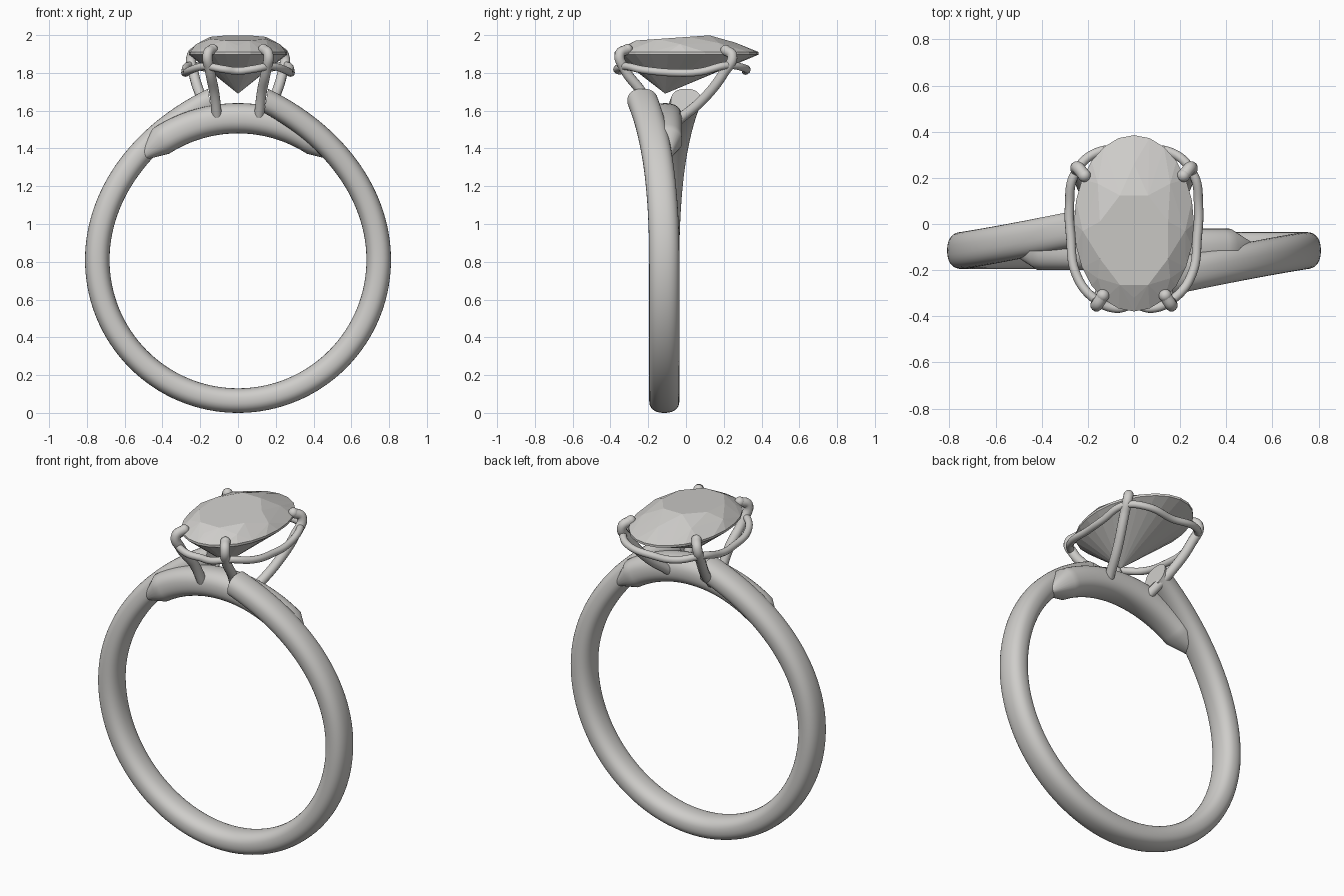
import bpy, bmesh
from math import sin, cos, pi, radians, copysign
from mathutils import Vector

cube = bpy.data.objects.get("Cube")
if cube:
    bpy.data.objects.remove(cube)

metal = bpy.data.materials.new("pale grey")
metal.use_nodes = True
colour = (0.62, 0.61, 0.59, 1)
metal.diffuse_color = colour
metal.node_tree.nodes["Principled BSDF"].inputs["Base Color"].default_value = colour

CENTRE_Z, CENTRE_Y = 0.81, -0.115


def finish(obj, smooth=True):
    obj.data.materials.clear()
    obj.data.materials.append(metal)
    bpy.ops.object.select_all(action='DESELECT')
    obj.select_set(True)
    bpy.context.view_layer.objects.active = obj
    if smooth:
        bpy.ops.object.shade_smooth_by_angle(angle=radians(40))


def mesh_object(name, bm):
    bmesh.ops.recalc_face_normals(bm, faces=bm.faces)
    mesh = bpy.data.meshes.new(name)
    bm.to_mesh(mesh)
    bm.free()
    obj = bpy.data.objects.new(name, mesh)
    bpy.context.collection.objects.link(obj)
    return obj


def power(v, p):
    return copysign(abs(v) ** p, v)


def sweep(name, stations, sides=32):
    """Loft rounded sections (angle from top, radius, y, radial half, y half)."""
    bm = bmesh.new()
    rings = []
    for a, r, y, hr, hy in stations:
        ring = []
        for i in range(sides):
            t = 2 * pi * i / sides
            d = r + hr * power(cos(t), 0.85)
            ring.append(bm.verts.new((d * sin(a), y + hy * power(sin(t), 0.85),
                                      CENTRE_Z + d * cos(a))))
        rings.append(ring)
    for r0, r1 in zip(rings, rings[1:]):
        for i in range(sides):
            j = (i + 1) % sides
            bm.faces.new((r0[i], r0[j], r1[j], r1[i]))
    bm.faces.new(rings[0])
    bm.faces.new(rings[-1])
    finish(mesh_object(name, bm))


def wire(name, points, radius, closed=False):
    curve = bpy.data.curves.new(name, 'CURVE')
    curve.dimensions = '3D'
    curve.bevel_depth = radius
    curve.bevel_resolution = 4
    curve.resolution_u = 10
    curve.use_fill_caps = True
    spline = curve.splines.new('BEZIER')
    spline.bezier_points.add(len(points) - 1)
    for bp, co in zip(spline.bezier_points, points):
        bp.co = co
        bp.handle_left_type = bp.handle_right_type = 'AUTO'
    spline.use_cyclic_u = closed
    obj = bpy.data.objects.new(name, curve)
    bpy.context.collection.objects.link(obj)
    bpy.ops.object.select_all(action='DESELECT')
    obj.select_set(True)
    bpy.context.view_layer.objects.active = obj
    bpy.ops.object.convert(target='MESH')
    finish(bpy.context.view_layer.objects.active)


# Open band whose two ends rise and part to front and back
band = []
steps = 120
for k in range(steps + 1):
    phi = 10 + 340 * k / steps
    side = 1 if phi < 180 else -1
    rise = max(0, 90 - min(phi, 360 - phi)) / 80
    band.append((radians(phi), 0.745 + 0.11 * rise ** 3.3,
                 CENTRE_Y - side * 0.115 * rise ** 2, 0.065, 0.08))
sweep("band", band)

# Bridge joining the two ends under the setting
bridge = [(radians(a), 0.75, -0.11, 0.08, 0.09) for a in range(-33, 34, 3)]
bridge.insert(0, (radians(-43), 0.745, -0.11, 0.02, 0.03))
bridge.append((radians(43), 0.745, -0.11, 0.02, 0.03))
sweep("bridge", bridge)


# Faceted oval stone: table, crown, girdle and point, wrapped by a hull
def oval(bm, count, rx, ry, cy, z, tilt=0, turn=0):
    for i in range(count):
        t = 2 * pi * (i + turn) / count
        y = ry * sin(t)
        bm.verts.new((rx * cos(t), cy + y, z + tilt * y))


bm = bmesh.new()
oval(bm, 8, 0.16, 0.21, -0.07, 1.985, 0.07, 0.5)
oval(bm, 8, 0.222, 0.29, -0.03, 1.952, 0.03)
oval(bm, 24, 0.26, 0.382, 0.003, 1.91)
oval(bm, 24, 0.26, 0.382, 0.003, 1.897)
bm.verts.new((0, -0.11, 1.69))
bmesh.ops.convex_hull(bm, input=bm.verts)
finish(mesh_object("stone", bm), smooth=False)

# Prongs, mirrored left and right, with rounded tips
prongs = {
    "front": [(0.11, -0.17, 1.56), (0.125, -0.23, 1.69), (0.15, -0.325, 1.82),
              (0.16, -0.35, 1.9), (0.135, -0.31, 1.925)],
    "back": [(0.14, -0.04, 1.55), (0.19, 0.09, 1.66), (0.235, 0.2, 1.8),
             (0.245, 0.245, 1.89), (0.215, 0.21, 1.92)],
}
for place, path in prongs.items():
    for label, s in (("left", 1), ("right", -1)):
        pts = [Vector((s * x, y, z)) for x, y, z in path]
        wire(f"{place}_{label}_prong", pts, 0.027)
        bpy.ops.mesh.primitive_uv_sphere_add(segments=16, ring_count=10,
                                             radius=0.028, location=pts[-1])
        tip = bpy.context.object
        tip.name = f"{place}_{label}_prong_tip"
        finish(tip)

# Wavy rail looping round the prongs
half = [(0, -0.35, 1.81), (0.08, -0.365, 1.82), (0.17, -0.325, 1.835),
        (0.25, -0.22, 1.815), (0.275, -0.05, 1.8), (0.28, 0.07, 1.805),
        (0.255, 0.22, 1.84), (0.16, 0.31, 1.825), (0, 0.315, 1.81)]
other = [(-x, y, z) for x, y, z in half[-2:0:-1]]
wire("basket_rail", half + other, 0.02, closed=True)
